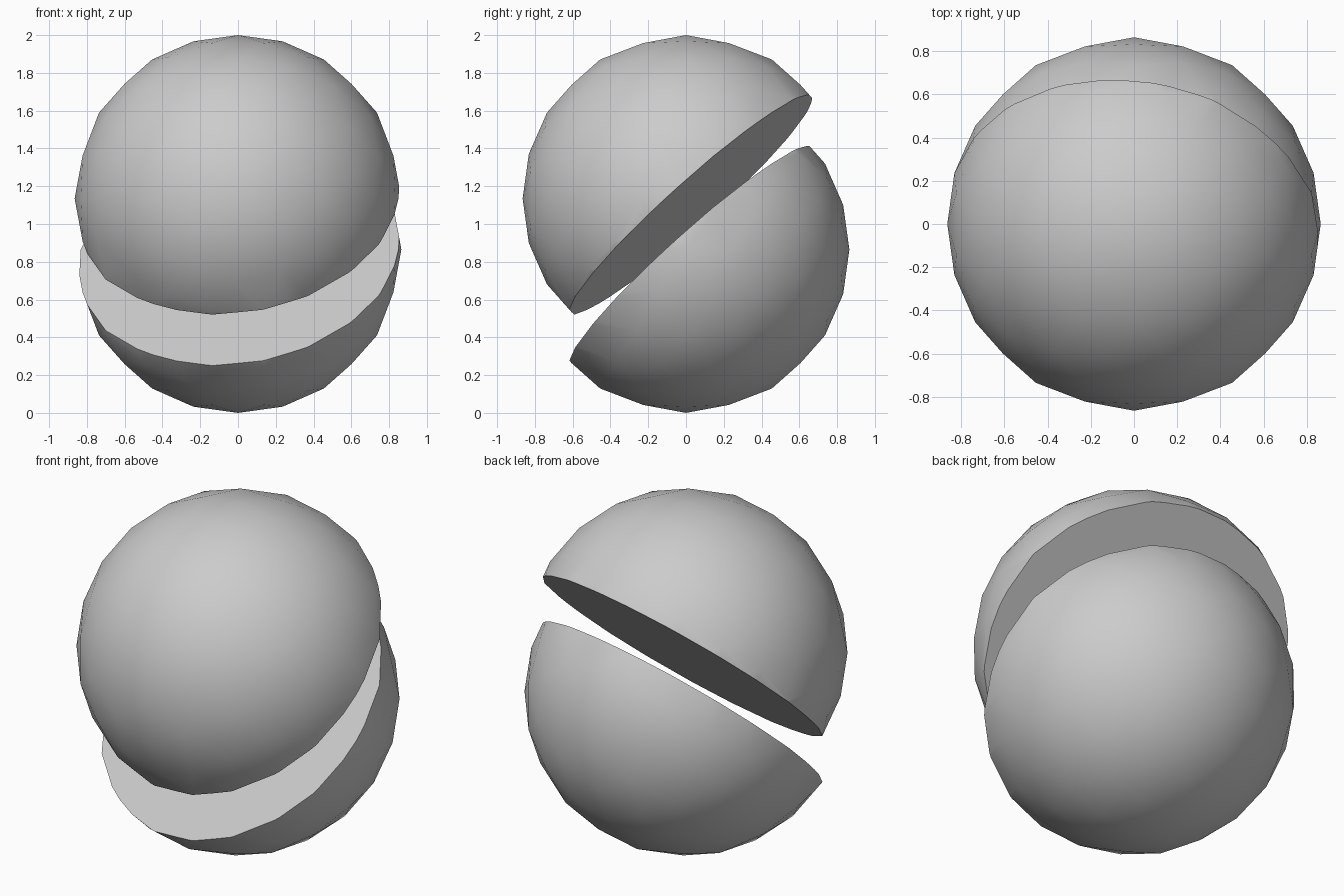
import bpy, bmesh
from mathutils import Vector

RADIUS = 0.865
GAP = 0.27
CUT_NORMAL = Vector((-0.135, -0.663, 0.736)).normalized()
CUT_OFFSET = -0.042

cube = bpy.data.objects.get("Cube")
if cube:
    bpy.data.objects.remove(cube, do_unlink=True)

# Single matte grey
grey = bpy.data.materials.new("plain_grey")
grey.use_nodes = True
color = (0.6, 0.6, 0.6, 1)
grey.diffuse_color = color
bsdf = next(n for n in grey.node_tree.nodes if n.type == 'BSDF_PRINCIPLED')
bsdf.inputs["Base Color"].default_value = color


def geodesic_ball():
    """Icosahedron with edges centred on the axes, split twice onto a sphere."""
    bm = bmesh.new()
    phi = (1 + 5 ** 0.5) / 2
    for s in (-1, 1):
        for t in (-phi, phi):
            for co in ((s, 0, t), (t, s, 0), (0, t, s)):
                bm.verts.new(co)
    bmesh.ops.convex_hull(bm, input=bm.verts[:])
    for _ in range(2):
        bmesh.ops.subdivide_edges(bm, edges=bm.edges[:], cuts=1, use_grid_fill=True)
        for v in bm.verts:
            v.co = v.co.normalized() * RADIUS
    return bm


def half_ball(name, keep_upper, height):
    bm = geodesic_ball()
    # Slice along the tilted plane and close the opening with a flat cap
    bmesh.ops.bisect_plane(
        bm, geom=bm.verts[:] + bm.edges[:] + bm.faces[:], dist=1e-5,
        plane_co=CUT_NORMAL * CUT_OFFSET, plane_no=CUT_NORMAL,
        clear_inner=keep_upper, clear_outer=not keep_upper)
    rim = [e for e in bm.edges if e.is_boundary]
    bmesh.ops.contextual_create(bm, geom=rim)
    bmesh.ops.recalc_face_normals(bm, faces=bm.faces[:])
    mesh = bpy.data.meshes.new(name)
    bm.to_mesh(mesh)
    bm.free()
    mesh.materials.append(grey)
    obj = bpy.data.objects.new(name, mesh)
    bpy.context.collection.objects.link(obj)
    obj.location.z = height
    # Smooth shell, crisp rim
    bpy.ops.object.select_all(action='DESELECT')
    obj.select_set(True)
    bpy.context.view_layer.objects.active = obj
    bpy.ops.object.shade_smooth_by_angle(angle=0.7)
    return obj


half_ball("lower_half", False, RADIUS)
half_ball("upper_half", True, RADIUS + GAP)
